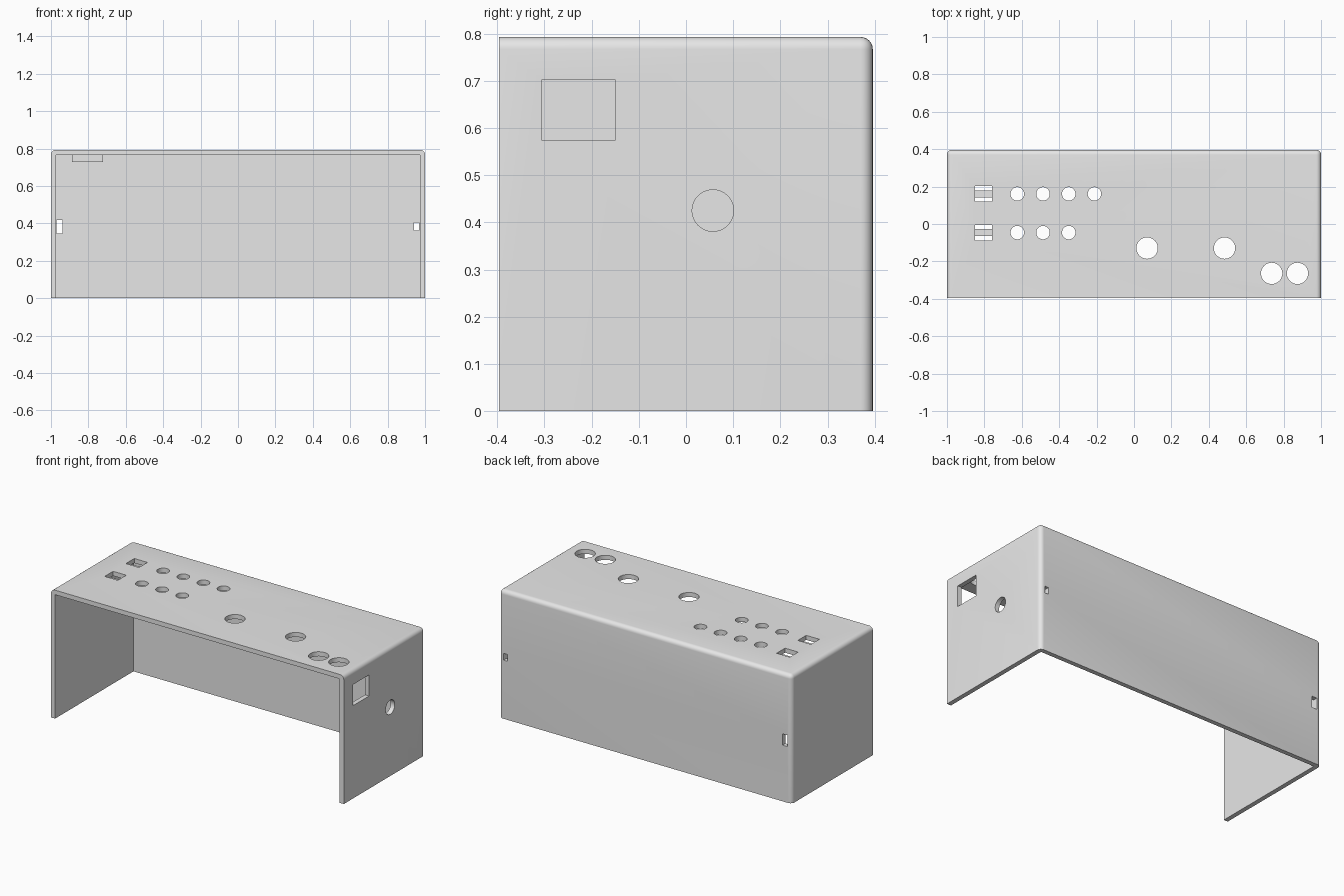
import bpy, bmesh
from mathutils import Matrix, Vector

cube = bpy.data.objects.get("Cube")
if cube:
    bpy.data.objects.remove(cube, do_unlink=True)

grey = bpy.data.materials.new("plain_grey")
grey.use_nodes = True
grey.diffuse_color = (0.8, 0.8, 0.8, 1)
grey.node_tree.nodes["Principled BSDF"].inputs["Base Color"].default_value = (0.8, 0.8, 0.8, 1)

HALF_X, HALF_Y, HEIGHT, WALL = 1.0, 0.396, 0.793, 0.028


def add_box(bm, low, high):
    low, high = Vector(low), Vector(high)
    matrix = Matrix.Translation((low + high) / 2) @ Matrix.Diagonal((*(high - low), 1))
    return bmesh.ops.create_cube(bm, size=1, matrix=matrix)


def add_cylinder(bm, centre, radius, axis):
    turn = Vector((0, 0, 1)).rotation_difference(Vector(axis)).to_matrix().to_4x4()
    bmesh.ops.create_cone(bm, cap_ends=True, segments=48, radius1=radius, radius2=radius,
                          depth=0.2, matrix=Matrix.Translation(centre) @ turn)


def finish(bm, name):
    mesh = bpy.data.meshes.new(name)
    bm.to_mesh(mesh)
    bm.free()
    mesh.materials.append(grey)
    obj = bpy.data.objects.new(name, mesh)
    bpy.context.collection.objects.link(obj)
    return obj


def select_only(obj):
    bpy.ops.object.select_all(action="DESELECT")
    obj.select_set(True)
    bpy.context.view_layer.objects.active = obj


def cut(target, cutter):
    cutter.hide_render = True
    mod = target.modifiers.new("cut", "BOOLEAN")
    mod.operation, mod.solver, mod.object = "DIFFERENCE", "EXACT", cutter
    select_only(target)
    bpy.ops.object.modifier_apply(modifier=mod.name)
    bpy.data.objects.remove(cutter, do_unlink=True)


# Outer block, rounded along the side, top and back edges that meet each other
bm = bmesh.new()
add_box(bm, (-HALF_X, -HALF_Y, 0), (HALF_X, HALF_Y, HEIGHT))


def is_rounded(edge):
    mid = (edge.verts[0].co + edge.verts[1].co) / 2
    at_side, at_back, at_top = abs(mid.x) > 0.9, mid.y > 0.3, mid.z > 0.7
    return at_side + at_back + at_top == 2


bmesh.ops.bevel(bm, geom=[e for e in bm.edges if is_rounded(e)], offset=0.026,
                segments=6, profile=0.5, affect="EDGES")
shell = finish(bm, "enclosure_shell")

# Cavity, open at the front and the bottom
bm = bmesh.new()
add_box(bm, (WALL - HALF_X, -1, -1), (HALF_X - WALL, HALF_Y - WALL, HEIGHT - WALL))
cut(shell, finish(bm, "cavity_cutter"))

# Openings in the top, the left side and the back
ROWS = (0.161, -0.046)
SWITCH_X = -0.805
bm = bmesh.new()
for row, count in zip(ROWS, (4, 3)):
    for i in range(count):
        add_cylinder(bm, (-0.624 + i * 0.1375, row, HEIGHT), 0.036, (0, 0, 1))
    add_box(bm, (SWITCH_X - 0.045, row - 0.041, 0.7), (SWITCH_X + 0.045, row + 0.041, 0.9))
for x, y in ((0.07, -0.129), (0.484, -0.129), (0.736, -0.264), (0.874, -0.264)):
    add_cylinder(bm, (x, y, HEIGHT), 0.057, (0, 0, 1))
add_box(bm, (0.9, -0.305, 0.573), (1.1, -0.15, 0.703))
add_cylinder(bm, (1, 0.057, 0.425), 0.044, (1, 0, 0))
add_box(bm, (-0.971, 0.3, 0.347), (-0.937, 0.5, 0.417))
add_box(bm, (0.941, 0.3, 0.362), (0.968, 0.5, 0.404))
cut(shell, finish(bm, "openings_cutter"))
select_only(shell)
bpy.ops.object.shade_smooth_by_angle()

# Bars under the two switch openings
for name, row in zip(("back_switch_bar", "front_switch_bar"), ROWS):
    bm = bmesh.new()
    add_box(bm, (SWITCH_X - 0.083, row - 0.018, 0.727),
            (SWITCH_X + 0.083, row + 0.018, HEIGHT - WALL))
    finish(bm, name)
